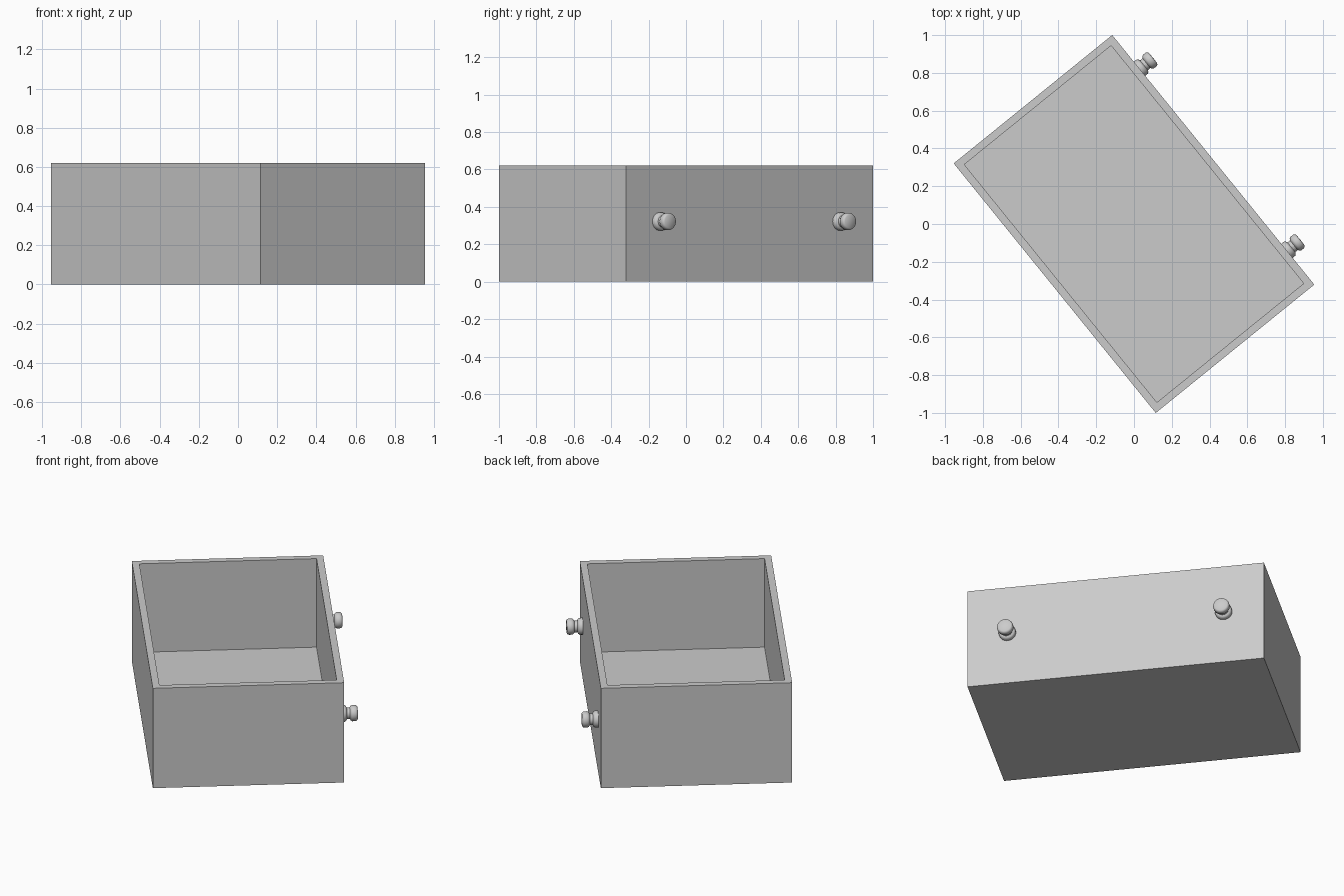
import bpy
import bmesh
import math
from mathutils import Matrix, Vector

DEPTH, WIDTH, HEIGHT = 1.08, 1.70, 0.62
WALL, FLOOR = 0.04, 0.07
TURN = Matrix.Rotation(math.radians(39), 4, "Z")

cube = bpy.data.objects.get("Cube")
if cube:
    bpy.data.objects.remove(cube, do_unlink=True)

grey = bpy.data.materials.new("light_grey")
grey.use_nodes = True
colour = (0.6, 0.6, 0.6, 1)
grey.diffuse_color = colour
grey.node_tree.nodes["Principled BSDF"].inputs["Base Color"].default_value = colour


def add_object(name, bm, place):
    bmesh.ops.recalc_face_normals(bm, faces=bm.faces)
    mesh = bpy.data.meshes.new(name)
    bm.to_mesh(mesh)
    bm.free()
    mesh.materials.append(grey)
    obj = bpy.data.objects.new(name, mesh)
    bpy.context.collection.objects.link(obj)
    obj.matrix_world = TURN @ place
    return obj


# Open box: inset the top for the rim, then push the middle down to the floor
bm = bmesh.new()
bmesh.ops.create_cube(bm, size=1)
bmesh.ops.scale(bm, vec=(DEPTH, WIDTH, HEIGHT), verts=bm.verts)
bmesh.ops.translate(bm, vec=(0, 0, HEIGHT / 2), verts=bm.verts)
top = max(bm.faces, key=lambda f: f.calc_center_median().z)
bmesh.ops.inset_region(bm, faces=[top], thickness=WALL, use_even_offset=True)
floor = bmesh.ops.extrude_discrete_faces(bm, faces=[top])["faces"][0]
bmesh.ops.translate(bm, vec=(0, 0, FLOOR - HEIGHT), verts=floor.verts)
add_object("drawer_box", bm, Matrix.Identity(4))

# Turned knob profile: distance out from the face, radius
PROFILE = [(-0.005, 0), (-0.005, 0.048), (0.018, 0.048), (0.026, 0.042),
           (0.03, 0.033), (0.047, 0.033), (0.052, 0.041), (0.06, 0.046),
           (0.078, 0.046), (0.086, 0.043), (0.091, 0.036), (0.092, 0)]


def add_knob(name, y):
    bm = bmesh.new()
    verts = [bm.verts.new((x, 0, r)) for x, r in PROFILE]
    edges = [bm.edges.new(pair) for pair in zip(verts, verts[1:])]
    bmesh.ops.spin(bm, geom=verts + edges, cent=(0, 0, 0), axis=(1, 0, 0),
                   angle=math.tau, steps=32)
    bmesh.ops.remove_doubles(bm, verts=bm.verts, dist=0.0005)
    knob = add_object(name, bm, Matrix.Translation(Vector((DEPTH / 2, y, 0.322))))
    bpy.ops.object.select_all(action="DESELECT")
    knob.select_set(True)
    bpy.context.view_layer.objects.active = knob
    bpy.ops.object.shade_smooth_by_angle(angle=math.radians(40))


# Pair of knobs on the drawer face
for name, y in (("knob_near", -0.62), ("knob_far", 0.62)):
    add_knob(name, y)
